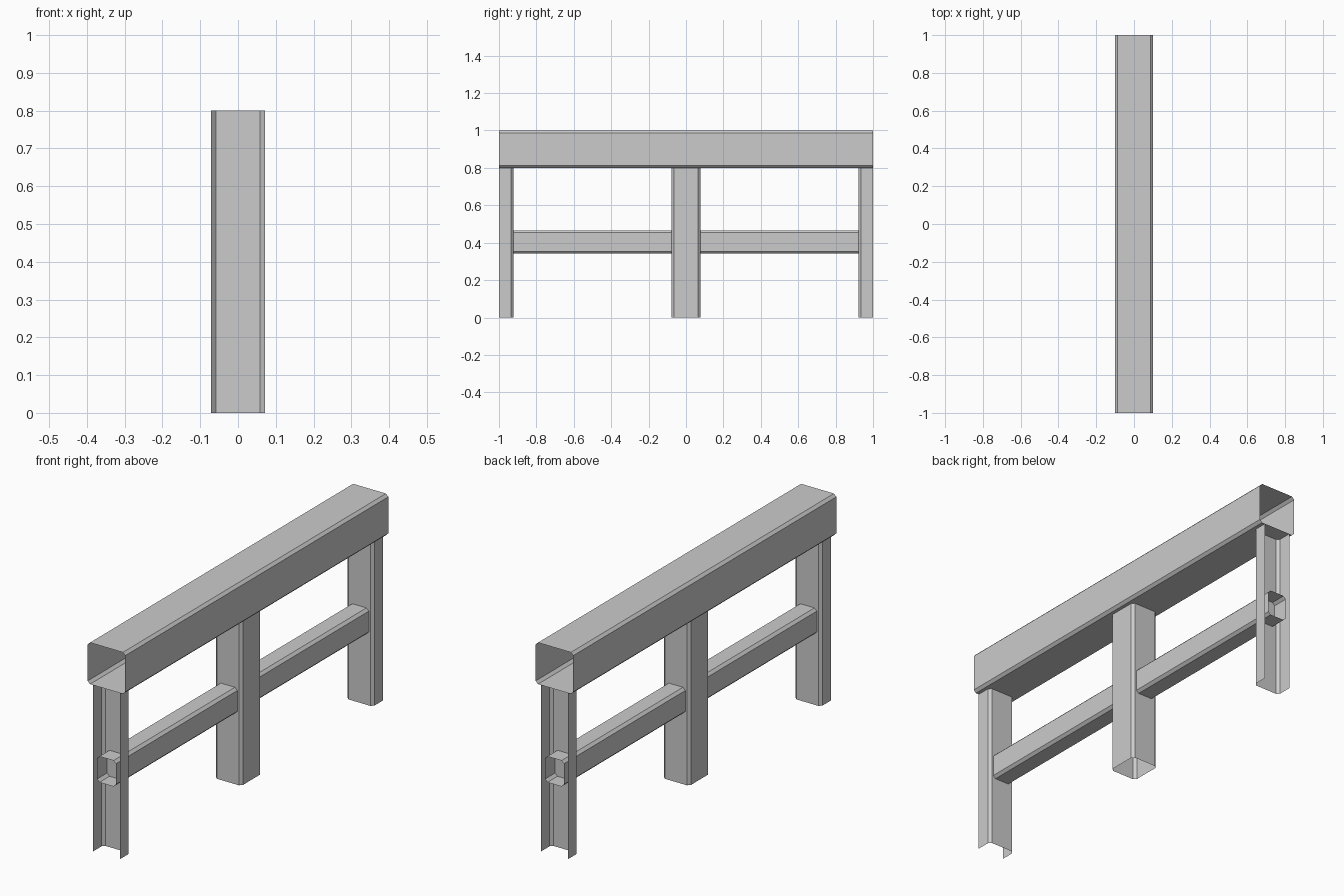
import bpy, bmesh

if "Cube" in bpy.data.objects:
    bpy.data.objects.remove(bpy.data.objects["Cube"])

C = 0.0125            # chamfer on every folded edge
LEG_X, LEG_Y = 0.071, 0.077


def chamfered(hx, hy):
    """Counter-clockwise rectangle profile with cut corners."""
    return [(hx, -hy + C), (hx, hy - C), (hx - C, hy), (-hx + C, hy),
            (-hx, hy - C), (-hx, -hy + C), (-hx + C, -hy), (hx - C, -hy)]


def sheet(name, profile, place, start, end, closed=True):
    """Sweep a profile into an open-ended thin shell."""
    bm = bmesh.new()
    a = [bm.verts.new(place(u, v, start)) for u, v in profile]
    b = [bm.verts.new(place(u, v, end)) for u, v in profile]
    n = len(profile)
    for i in range(n if closed else n - 1):
        j = (i + 1) % n
        bm.faces.new((a[i], a[j], b[j], b[i]))
    mesh = bpy.data.meshes.new(name)
    bm.to_mesh(mesh)
    bm.free()
    obj = bpy.data.objects.new(name, mesh)
    bpy.context.collection.objects.link(obj)
    return obj


def along_y(zc):
    return lambda u, v, t: (u, -t, v + zc)


def along_z(u, v, t):
    return (u, v, t)


# Horizontal box tubes running the full length
sheet("top_beam", chamfered(0.1, 0.1), along_y(0.9), -1, 1)
sheet("lower_rail", chamfered(0.05, 0.0625), along_y(0.4035), -1, 1)

# Middle post: full box tube
sheet("middle_post", chamfered(LEG_X, LEG_Y), along_z, 0, 0.8)

# End posts: half tubes opening outward, mirrored front to back
half = [(LEG_X, 0)] + chamfered(LEG_X, LEG_Y)[1:5] + [(-LEG_X, 0)]
front = [(x, y - 1) for x, y in half]
back = [(-x, -y) for x, y in front]
sheet("front_post", front, along_z, 0, 0.8, closed=False)
sheet("back_post", back, along_z, 0, 0.8, closed=False)
